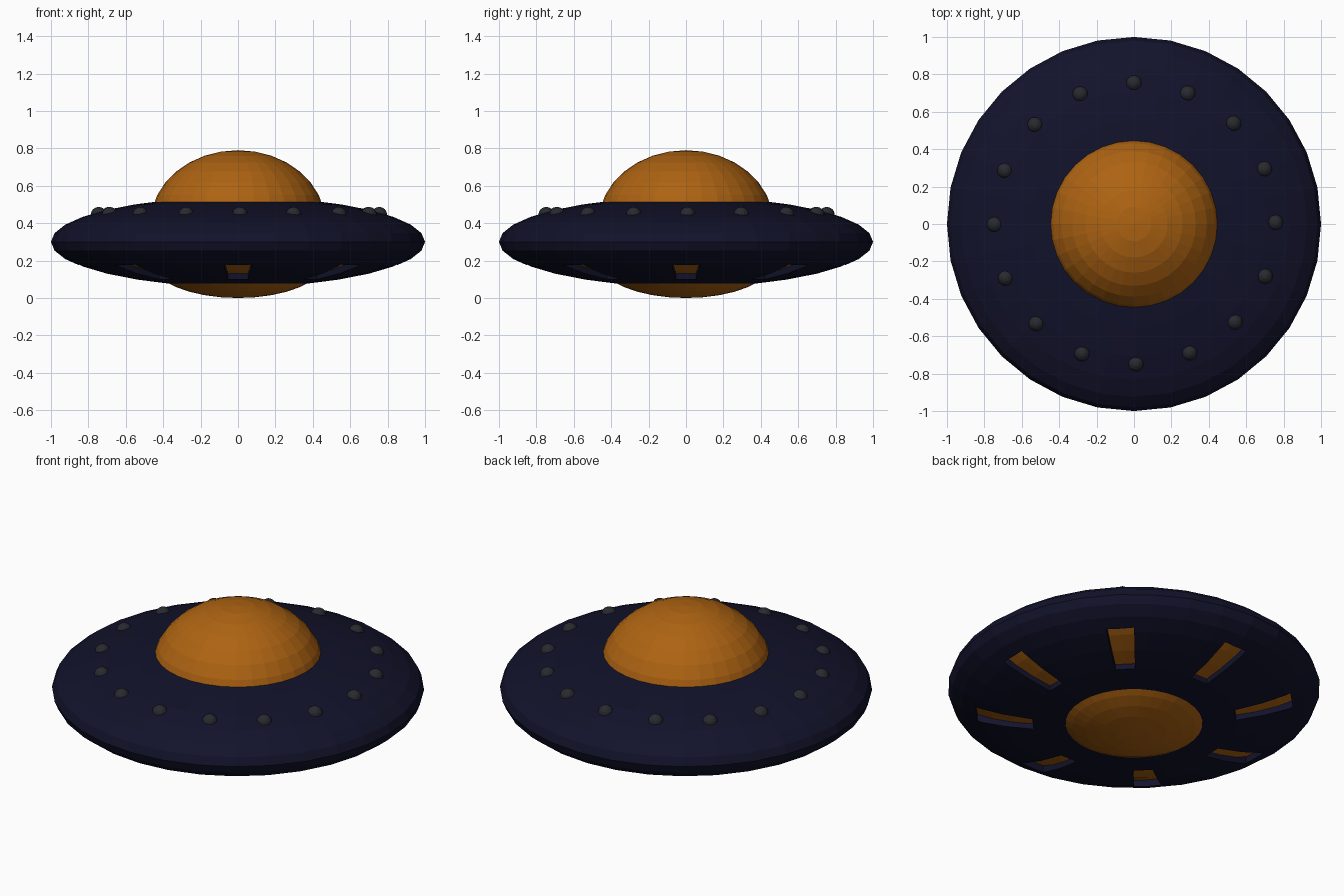
import bpy, bmesh
from math import sin, cos, pi, radians
from mathutils import Matrix

if "Cube" in bpy.data.objects:
    bpy.data.objects.remove(bpy.data.objects["Cube"])


def material(name, rgb):
    m = bpy.data.materials.new(name)
    m.diffuse_color = (*rgb, 1)
    m.use_nodes = True
    m.node_tree.nodes["Principled BSDF"].inputs["Base Color"].default_value = m.diffuse_color
    return m


NAVY = material("navy", (0.006, 0.006, 0.024))
ORANGE = material("orange", (0.42, 0.125, 0.006))
DARK = material("dark_grey", (0.02, 0.023, 0.028))


def finish(name, bm, mat=None):
    bmesh.ops.recalc_face_normals(bm, faces=bm.faces)
    me = bpy.data.meshes.new(name)
    bm.to_mesh(me)
    bm.free()
    ob = bpy.data.objects.new(name, me)
    bpy.context.collection.objects.link(ob)
    if mat:
        me.materials.append(mat)
    return ob


def ellipsoid(name, z, radius, height, mat):
    bm = bmesh.new()
    bmesh.ops.create_uvsphere(bm, u_segments=32, v_segments=16, radius=1)
    bmesh.ops.transform(bm, verts=bm.verts, matrix=Matrix.Translation((0, 0, z))
                        @ Matrix.Diagonal((radius, radius, height, 1)))
    return finish(name, bm, mat)


# Saucer hull, glowing core behind the slots, cockpit dome and belly
hull = ellipsoid("hull", 0.30, 1.0, 0.24, NAVY)
ellipsoid("inner_core", 0.30, 0.93, 0.21, ORANGE)
ellipsoid("dome", 0.40, 0.468, 0.39, ORANGE)
ellipsoid("belly", 0.20, 0.47, 0.20, ORANGE)

# Eight tapered vent slots cut into the underside
bm = bmesh.new()
for i in range(8):
    rot = Matrix.Rotation(i * pi / 4, 4, 'Z')
    outline = [(0.545, -0.053), (0.85, -0.075), (0.85, 0.075), (0.545, 0.053)]
    face = bm.faces.new([bm.verts.new(rot @ Matrix.Translation((x, y, 0.0)).translation)
                         for x, y in outline])
    top = bmesh.ops.extrude_face_region(bm, geom=[face])["geom"]
    bmesh.ops.translate(bm, vec=(0, 0, 0.26),
                        verts=[v for v in top if isinstance(v, bmesh.types.BMVert)])
cutter = finish("slot_cutter", bm)
cutter.hide_render = True
mod = hull.modifiers.new("slots", 'BOOLEAN')
mod.operation = 'DIFFERENCE'
mod.solver = 'EXACT'
mod.object = cutter
bpy.context.view_layer.objects.active = hull
bpy.ops.object.modifier_apply(modifier=mod.name)
bpy.data.objects.remove(cutter)

# Ring of sixteen studs on the upper deck
bm = bmesh.new()
for i in range(16):
    a = i * pi / 8 + radians(0.4)
    bmesh.ops.create_uvsphere(bm, u_segments=16, v_segments=8, radius=0.042,
                              matrix=Matrix.Translation((0.005 + 0.75 * cos(a),
                                                         0.003 + 0.75 * sin(a), 0.445)))
finish("deck_studs", bm, DARK)
